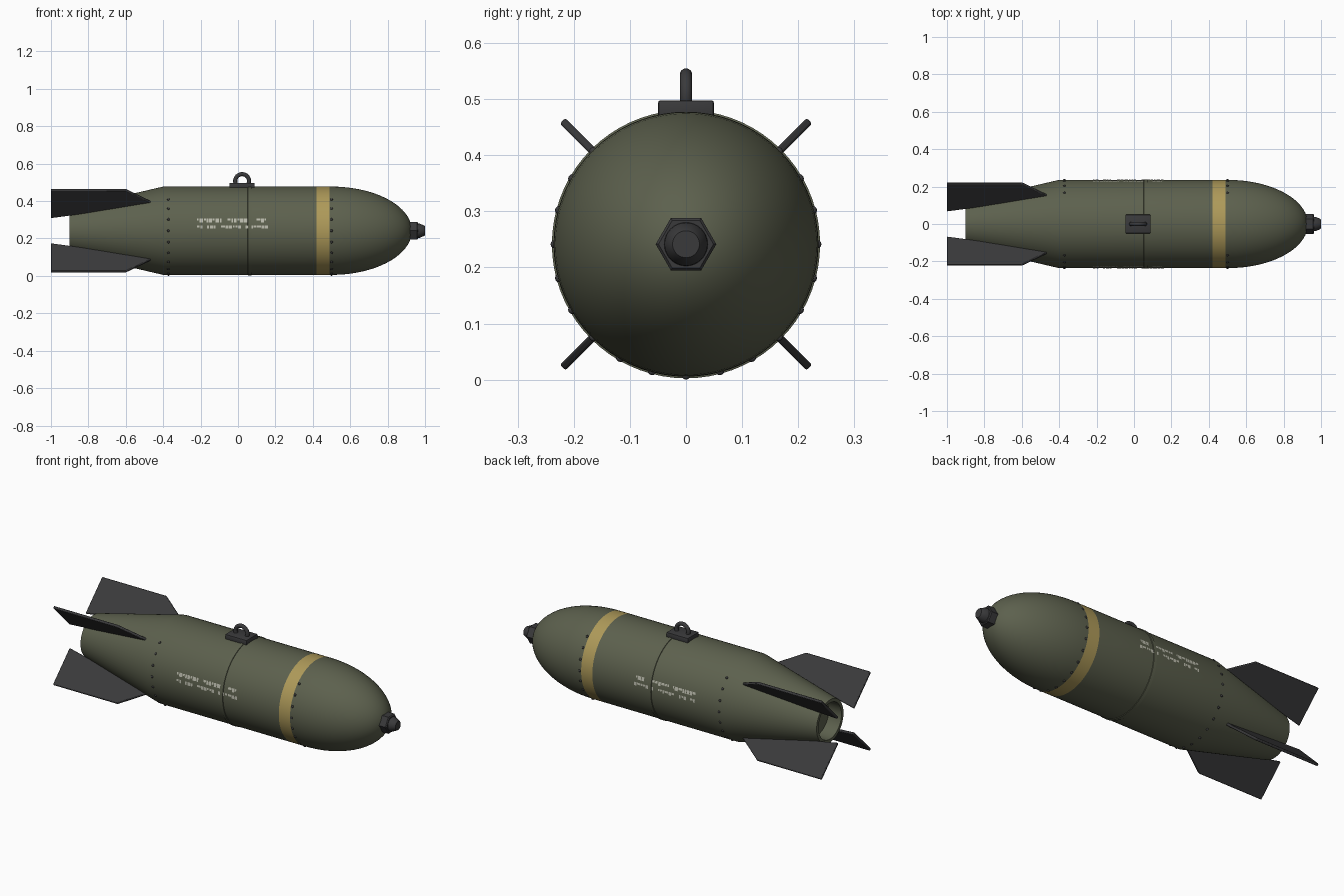
import bpy, bmesh, math, random
from mathutils import Vector, Matrix

if "Cube" in bpy.data.objects:
    bpy.data.objects.remove(bpy.data.objects["Cube"])

random.seed(4)
CZ, R = 0.2415, 0.236          # axis height and body radius


def material(name, rgb):
    m = bpy.data.materials.new(name)
    m.diffuse_color = (*rgb, 1)
    m.use_nodes = True
    m.node_tree.nodes["Principled BSDF"].inputs["Base Color"].default_value = m.diffuse_color
    return m


OLIVE = material("olive_paint", (0.108, 0.118, 0.075))
YELLOW = material("yellow_paint", (0.42, 0.32, 0.10))
DARK = material("dark_metal", (0.042, 0.042, 0.044))
WHITE = material("stencil_grey", (0.50, 0.50, 0.42))


def finish(name, bm, mats, angle=30, normals=True):
    if normals:
        bmesh.ops.recalc_face_normals(bm, faces=bm.faces[:])
    me = bpy.data.meshes.new(name)
    bm.to_mesh(me)
    bm.free()
    ob = bpy.data.objects.new(name, me)
    bpy.context.collection.objects.link(ob)
    for m in mats:
        me.materials.append(m)
    bpy.ops.object.select_all(action='DESELECT')
    bpy.context.view_layer.objects.active = ob
    ob.select_set(True)
    bpy.ops.object.shade_smooth_by_angle(angle=math.radians(angle))
    return ob


def on_axis(x, r, a):
    # angle 0 points to -y (front), 90 degrees points up
    return Vector((x, -r * math.cos(a), CZ + r * math.sin(a)))


def revolve(bm, profile, n=72, closed=False):
    rings = []
    for x, r in profile:
        if r < 1e-6:
            rings.append([bm.verts.new((x, 0, CZ))] * n)
        else:
            rings.append([bm.verts.new(on_axis(x, r, math.tau * i / n)) for i in range(n)])
    pairs = list(zip(rings, rings[1:]))
    if closed:
        pairs.append((rings[-1], rings[0]))
    for a, b in pairs:
        for i in range(n):
            j = (i + 1) % n
            bm.faces.new(list(dict.fromkeys((a[i], a[j], b[j], b[i]))))


# body: recessed tail, cone, cylinder, elliptical nose; yellow band by position
profile = [(-0.82, 0), (-0.82, 0.102), (-0.90, 0.102), (-0.90, 0.12),
           (-0.40, R), (0.42, R), (0.49, R), (0.50, R)]
for i in range(1, 20):
    t = math.radians(90 - 90 * i / 19)
    profile.append((0.50 + 0.43 * math.cos(t), R * math.sin(t)))
bm = bmesh.new()
revolve(bm, profile)
for f in bm.faces:
    f.material_index = int(0.42 < f.calc_center_median().x < 0.49)
finish("body", bm, [OLIVE, YELLOW], 25)

# raised seam strap
bm = bmesh.new()
revolve(bm, [(0.05, R - .005), (0.053, R + .003), (0.071, R + .003), (0.074, R - .005)], closed=True)
finish("seam_strap", bm, [OLIVE])

# rivet rings, left out under the lug
bm = bmesh.new()
for x in (-0.372, 0.50):
    for k in range(24):
        if 4 <= k <= 8:
            continue
        a = math.tau * k / 24
        out = on_axis(0, 1, a) - Vector((0, 0, CZ))
        m = (Matrix.Translation(on_axis(x, R, a)) @ out.to_track_quat('Z', 'Y').to_matrix().to_4x4()
             @ Matrix.Diagonal((1, 1, 0.75, 1)))
        bmesh.ops.create_uvsphere(bm, u_segments=10, v_segments=6, radius=0.007, matrix=m)
finish("rivets", bm, [DARK], 60)

# four tail fins
fin = [(-1.0, 0.10), (-1.0, 0.311), (-0.60, 0.311), (-0.47, 0.223), (-0.45, 0.205)]
for k in range(4):
    a = math.radians(45 + 90 * k)
    side = Vector((0, math.sin(a), math.cos(a))) * 0.007
    bm = bmesh.new()
    lo = [bm.verts.new(on_axis(x, r, a) - side) for x, r in fin]
    hi = [bm.verts.new(on_axis(x, r, a) + side) for x, r in fin]
    bm.faces.new(lo)
    bm.faces.new(hi[::-1])
    for i in range(len(fin)):
        j = (i + 1) % len(fin)
        bm.faces.new((lo[i], lo[j], hi[j], hi[i]))
    ob = finish("tail_fin_%d" % (k + 1), bm, [DARK])
    b = ob.modifiers.new("soft_edges", 'BEVEL')
    b.width, b.segments = 0.004, 2

# lug base plate
bm = bmesh.new()
bmesh.ops.create_cube(bm, size=1, matrix=Matrix.Translation((0.021, 0, 0.481))
                      @ Matrix.Diagonal((0.135, 0.10, 0.034, 1)))
bmesh.ops.bevel(bm, geom=bm.edges[:], offset=0.005, segments=2, affect='EDGES', profile=0.5)
finish("lug_base", bm, [DARK])

# lifting loop
bpy.ops.mesh.primitive_torus_add(major_segments=40, minor_segments=14, major_radius=0.037,
                                 minor_radius=0.011, location=(0.022, 0, 0.507),
                                 rotation=(math.pi / 2, 0, 0))
loop = bpy.context.object
loop.name = "lifting_loop"
loop.data.materials.append(DARK)
bpy.ops.object.shade_smooth_by_angle(angle=math.radians(60))

# nose fitting: hexagonal collar and tapered tip
bm = bmesh.new()
revolve(bm, [(0.915, 0), (0.915, 0.054), (0.958, 0.054), (0.963, 0.049), (0.963, 0)], n=6)
finish("nose_collar", bm, [DARK])
bm = bmesh.new()
revolve(bm, [(0.95, 0), (0.95, 0.040), (0.972, 0.038), (0.996, 0.027), (1.0, 0.024), (1.0, 0)], n=32)
finish("nose_tip", bm, [DARK])

# stencil marks: rows of abstract blocks on both flanks
rows = [(0.2965, 0.020, [(-0.22, -0.08), (-0.055, 0.07), (0.10, 0.15)]),
        (0.2615, 0.018, [(-0.22, -0.19), (-0.165, -0.12), (-0.09, 0.02), (0.04, 0.16)])]
bm = bmesh.new()
for turn in (0, 1):
    for z, h, words in rows:
        a0, a1 = [math.asin((z + s * h / 2 - CZ) / R) for s in (-1, 1)]
        for x, end in words:
            while x < end - 0.006:
                w = min(random.choice((0.010, 0.015, 0.020)), end - x)
                lo, hi = a0, a1
                if random.random() < 0.35:
                    lo += (a1 - a0) * 0.4
                pts = [on_axis(px, R + 0.0015, pa) for px, pa in
                       ((x, lo), (x + w, lo), (x + w, hi), (x, hi))]
                if turn:
                    pts = [Vector((p.x, -p.y, p.z)) for p in pts][::-1]
                bm.faces.new([bm.verts.new(p) for p in pts])
                x += w + 0.004
finish("stencil_marks", bm, [WHITE], normals=False)
